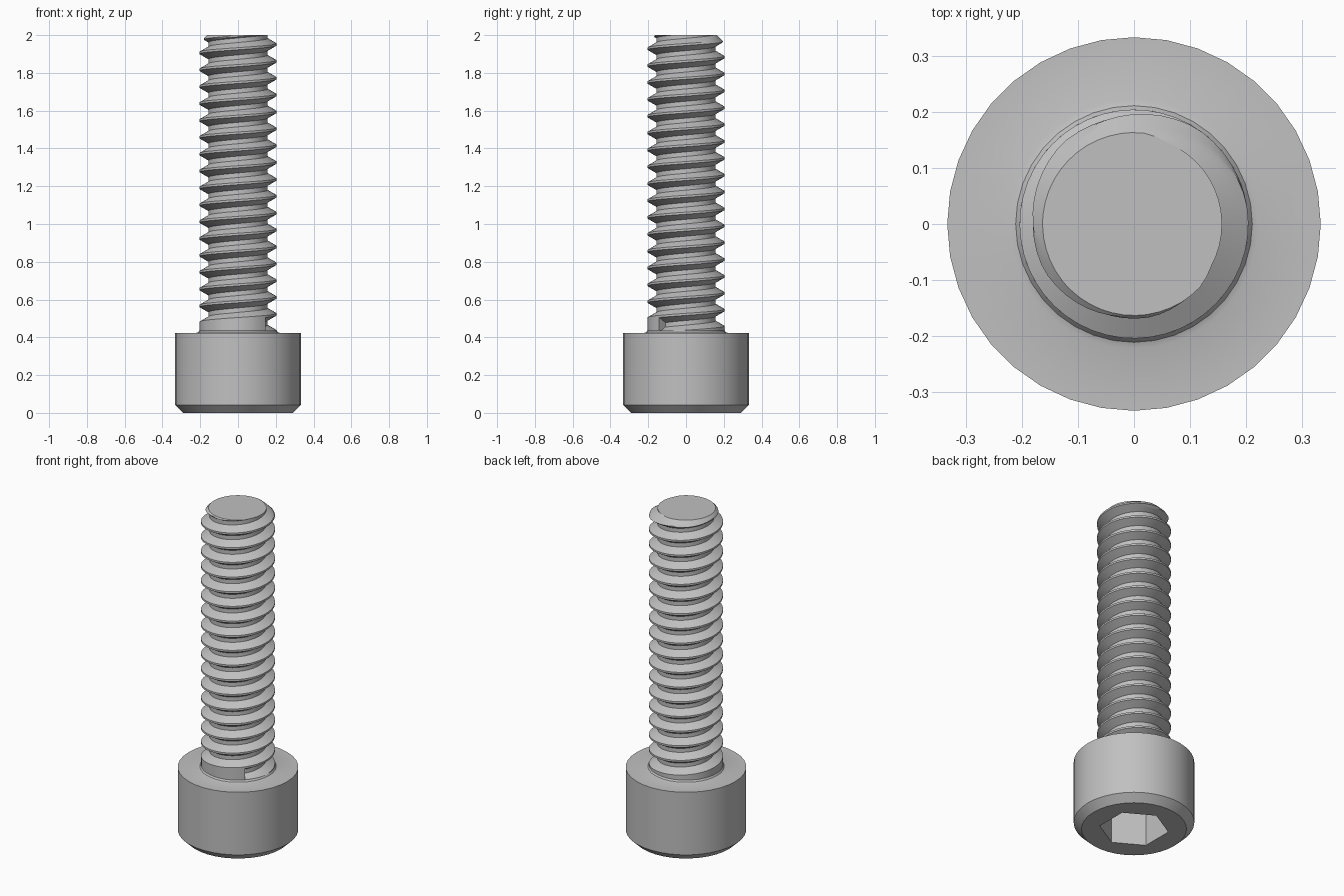
import bpy, bmesh
from math import sin, cos, pi, radians

cube = bpy.data.objects.get("Cube")
if cube:
    bpy.data.objects.remove(cube, do_unlink=True)

steel = bpy.data.materials.new("grey_steel")
steel.use_nodes = True
GREY = (0.53, 0.53, 0.53, 1)
steel.diffuse_color = GREY
steel.node_tree.nodes["Principled BSDF"].inputs["Base Color"].default_value = GREY


def finish(bm, name):
    """Weld, orient and shade a mesh, then add it to the scene."""
    bmesh.ops.recalc_face_normals(bm, faces=bm.faces[:])
    mesh = bpy.data.meshes.new(name)
    bm.to_mesh(mesh)
    bm.free()
    mesh.materials.append(steel)
    obj = bpy.data.objects.new(name, mesh)
    bpy.context.collection.objects.link(obj)
    bpy.ops.object.select_all(action='DESELECT')
    obj.select_set(True)
    bpy.context.view_layer.objects.active = obj
    bpy.ops.object.shade_smooth_by_angle(angle=radians(28))
    return obj


def polar(r, a, z):
    return (r * cos(a), r * sin(a), z)


# Head: lathe whose innermost rings follow a hexagon for the key socket
SIDES = 36
FLAT = 0.166


def hex_radius(a):
    return FLAT / cos((a + pi / 6) % (pi / 3) - pi / 6)


head_profile = [
    ("hex", 0.22), ("hex", 0), (0.29, 0), (0.333, 0.042), (0.333, 0.423),
    (0.222, 0.423), (0.211, 0.427), (0.204, 0.437), (0.15, 0.437),
]
bm = bmesh.new()
rings = []
for r, z in head_profile:
    angles = [2 * pi * i / SIDES for i in range(SIDES)]
    rings.append([bm.verts.new(polar(hex_radius(a) if r == "hex" else r, a, z))
                  for a in angles])
for low, high in zip(rings, rings[1:]):
    for i in range(SIDES):
        j = (i + 1) % SIDES
        bm.faces.new((low[i], low[j], high[j], high[i]))
bm.faces.new(rings[0])
bm.faces.new(rings[-1])
finish(bm, "socket_head")

# Threaded shank: helical sweep of one groove and crest
TURN = 48
PITCH = 0.0893
CREST, ROOT = 0.204, 0.157
START, Z0, TOP = radians(-44), 0.427, 2.0
flank = (CREST - ROOT) * 0.577
flat_root = PITCH * 7 / 8 - 2 * flank

corners = [(CREST, 0), (ROOT, flank), (ROOT, flank + flat_root),
           (CREST, 2 * flank + flat_root), (CREST, PITCH)]
profile = [corners[0]]
for (r1, z1), (r2, z2) in zip(corners, corners[1:]):
    cuts = 4 if r1 != r2 else 1
    profile += [(r1 + (r2 - r1) * k / cuts, z1 + (z2 - z1) * k / cuts)
                for k in range(1, cuts + 1)]

bm = bmesh.new()


def angle(i):
    return START + 2 * pi * (i % TURN) / TURN


steps = int(((TOP - Z0) / PITCH + 1.2) * TURN)
rows = [[bm.verts.new(polar(r, angle(i), Z0 + z + PITCH * i / TURN))
         for r, z in profile] for i in range(steps)]
for a, b in zip(rows, rows[1:]):
    for k in range(len(profile) - 1):
        bm.faces.new((a[k], b[k], b[k + 1], a[k + 1]))

# Wall where the groove begins
bm.faces.new(rows[0][:-1])

# Plain collar below the first turn
base = [bm.verts.new(polar(CREST, angle(i), 0.4)) for i in range(TURN + 1)]
for i in range(TURN):
    bm.faces.new((base[i], base[i + 1], rows[i + 1][0], rows[i][0]))
bmesh.ops.remove_doubles(bm, verts=bm.verts[:], dist=0.0001)

# Flat end with a chamfered rim
bmesh.ops.bisect_plane(bm, geom=bm.verts[:] + bm.edges[:] + bm.faces[:],
                       plane_co=(0, 0, TOP), plane_no=(0, 0, 1),
                       clear_outer=True, dist=0.00001)
rim = [e for e in bm.edges
       if all(abs(v.co.z - TOP) < 0.0001 for v in e.verts) and e.is_boundary]
bmesh.ops.edgeloop_fill(bm, edges=rim)
for v in bm.verts:
    r = v.co.xy.length
    limit = 0.163 + (TOP - v.co.z)
    if r > limit:
        v.co.x *= limit / r
        v.co.y *= limit / r
finish(bm, "threaded_shank")
